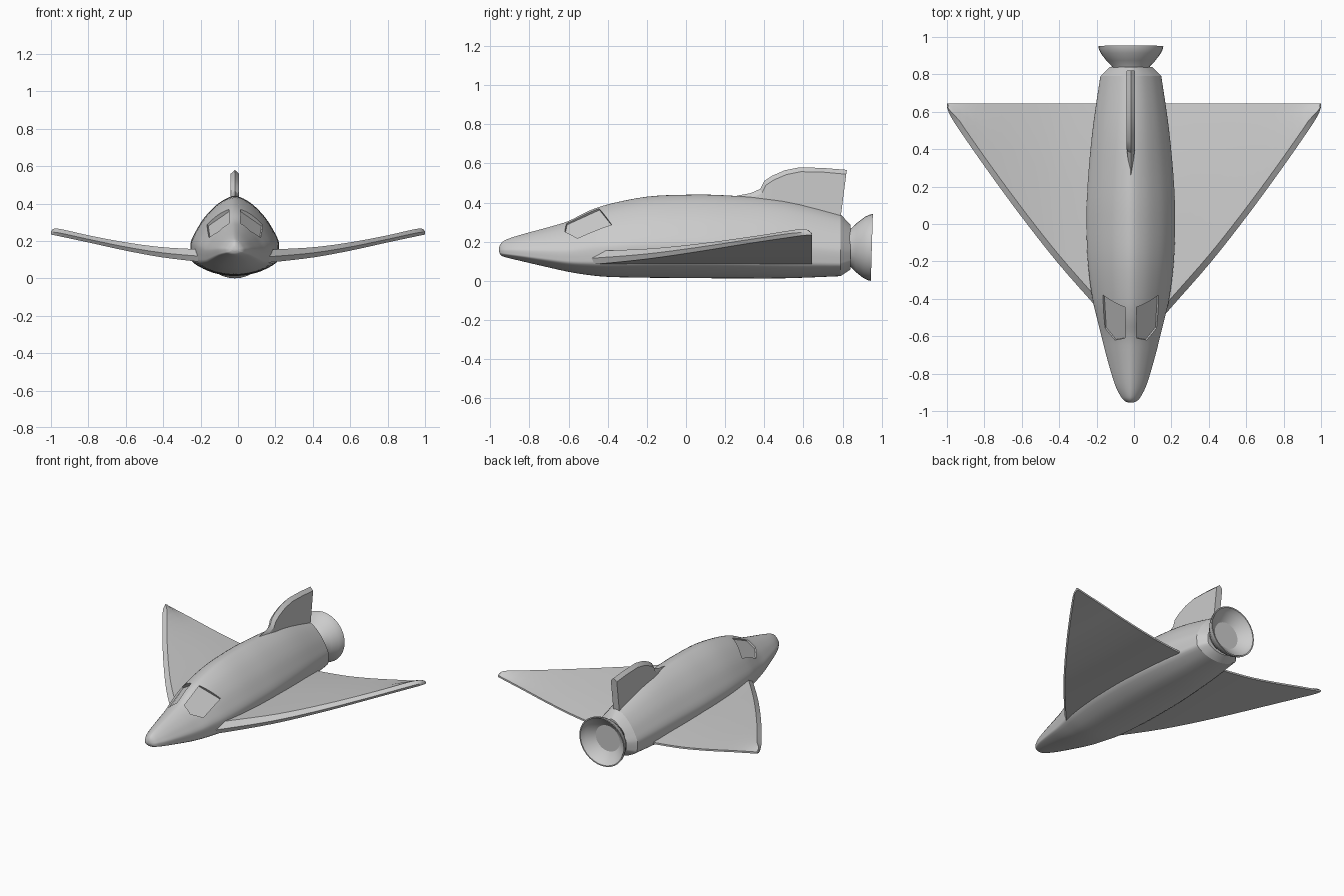
import bpy, bmesh, math
from mathutils import Vector
from mathutils.bvhtree import BVHTree

if "Cube" in bpy.data.objects:
    bpy.data.objects.remove(bpy.data.objects["Cube"])

CX = -0.017  # centre line of the hull


def spline(pts, n, closed=False):
    """Catmull-Rom subdivision of a list of equal-length tuples."""
    k = len(pts)
    out = []
    for i in range(k if closed else k - 1):
        idx = [i - 1, i, i + 1, i + 2]
        idx = [j % k if closed else min(max(j, 0), k - 1) for j in idx]
        a, b, c, d = (Vector(pts[j]) for j in idx)
        for s in range(n):
            t = s / n
            out.append(0.5 * (2 * b + (c - a) * t + (2 * a - 5 * b + 4 * c - d) * t * t
                              + (3 * b - a - 3 * c + d) * t ** 3))
    if not closed:
        out.append(Vector(pts[-1]))
    return out


def loft(name, rings):
    """Skin closed rings of points and cap both ends."""
    bm = bmesh.new()
    vs = [[bm.verts.new(p) for p in r] for r in rings]
    n = len(rings[0])
    for a, b in zip(vs, vs[1:]):
        for i in range(n):
            j = (i + 1) % n
            bm.faces.new((a[i], a[j], b[j], b[i]))
    bm.faces.new(vs[0])
    bm.faces.new(vs[-1])
    bmesh.ops.recalc_face_normals(bm, faces=bm.faces)
    me = bpy.data.meshes.new(name)
    bm.to_mesh(me)
    bm.free()
    ob = bpy.data.objects.new(name, me)
    bpy.context.collection.objects.link(ob)
    return ob


def activate(ob):
    bpy.ops.object.select_all(action='DESELECT')
    ob.select_set(True)
    bpy.context.view_layer.objects.active = ob


def smooth(ob, angle=30):
    activate(ob)
    bpy.ops.object.shade_smooth_by_angle(angle=math.radians(angle))


# Fuselage: half section as fractions of half-width and height
half = [(0, 1), (.2, .965), (.44, .875), (.70, .72), (.88, .56), (.97, .46), (1, .38),
        (.985, .25), (.93, .16), (.6, .06), (.3, .015), (0, 0)]
section = spline(half + [(-x, z) for x, z in half[-2:0:-1]], 3, True)

# Stations: y, half-width, bottom, top
stations = [(-.955, .012, .148, .172), (-.945, .034, .13, .192), (-.92, .055, .12, .21),
            (-.85, .088, .103, .234), (-.7, .132, .068, .275), (-.6, .157, .046, .306),
            (-.5, .182, .03, .356), (-.39, .207, .02, .393), (-.2, .23, .016, .43),
            (0, .237, .014, .44), (.2, .232, .013, .437), (.5, .205, .013, .411),
            (.79, .163, .024, .34)]
rows = spline(stations, 4) + [(.84, .113, .057, .287)]
hull = loft("fuselage", [[(CX + w * x, y, b + (t - b) * z) for x, z in section]
                         for y, w, b, t in rows])

# Cockpit windows: recesses cut along the hull surface
bm = bmesh.new()
bm.from_mesh(hull.data)
tree = BVHTree.FromBMesh(bm)
pane = [(.03, -.61), (.085, -.62), (.138, -.555), (.148, -.38), (.03, -.445)]
for side in (-1, 1):
    hits = [tree.ray_cast(Vector((CX + side * x, y, 1)), Vector((0, 0, -1))) for x, y in pane]
    nrm = sum((h[1] for h in hits), Vector()).normalized()
    cutter = loft("window_cutter", [[h[0] - nrm * .01 for h in hits],
                                    [h[0] + nrm * .08 for h in hits]])
    cutter.hide_render = True
    activate(hull)
    mod = hull.modifiers.new("window", 'BOOLEAN')
    mod.object = cutter
    mod.operation = 'DIFFERENCE'
    mod.solver = 'EXACT'
    bpy.ops.object.modifier_apply(modifier=mod.name)
    bpy.data.objects.remove(cutter)
bm.free()
smooth(hull)

# Delta wings: x, leading edge y, underside z, upper z
wing = [(.1, -.56, .082, .15), (.2, -.445, .088, .155), (.41, -.205, .113, .167),
        (.61, .05, .15, .194), (.8, .31, .192, .23), (.965, .55, .227, .266),
        (1.0, .625, .234, .252)]
TE = .643
for side, name in ((-1, "left_wing"), (1, "right_wing")):
    rings = []
    for x, y, b, t in spline(wing, 4):
        x = min(x, 1.0)
        c, h = TE - y, t - b
        d = min(.05, .4 * c)
        prof = [(y, b + .45 * h), (y + d, t), (y + .5 * c + d / 2, b + .8 * h),
                (y + .85 * c, b + .45 * h), (TE, b + .012), (TE, b),
                (y + .5 * c, b), (y + .3 * d, b)]
        rings.append([(side * x, py, pz) for py, pz in prof])
    smooth(loft(name, rings))

# Tail fin with a chamfered leading and top edge
edge = [(.25, .433), (.33, .448), (.38, .47), (.40, .51), (.44, .537), (.505, .565),
        (.58, .58), (.70, .577), (.822, .567)]
rings = []
for i, (y, z) in enumerate(edge):
    w = (.006, .014, .02)[i] if i < 3 else .023
    last = i == len(edge) - 1
    iy, iz = (y - .003 if last else y + .008), z - .022
    by, bz = (.785 if last else y), .42 - (y - .25) * .24
    bz = min(bz, iz - .005)
    rings.append([(CX - w, by, bz), (CX - w, iy, iz), (CX, y, z),
                  (CX + w, iy, iz), (CX + w, by, bz)])
smooth(loft("tail_fin", rings), 25)

# Engine bell: outer wall, rim, inner wall and floor, tilted slightly
bell = [(.82, .09), (.845, .1), (.87, .125), (.91, .156), (.935, .168), (.95, .171),
        (.95, .163), (.92, .145), (.885, .09)]
rings = []
for y, r in bell:
    ring = []
    for i in range(32):
        a = math.tau * i / 32
        z = r * math.sin(a)
        ring.append((CX + (r + .003) * math.cos(a), y + .03 * z, .171 + z))
    rings.append(ring)
smooth(loft("engine_nozzle", rings))
